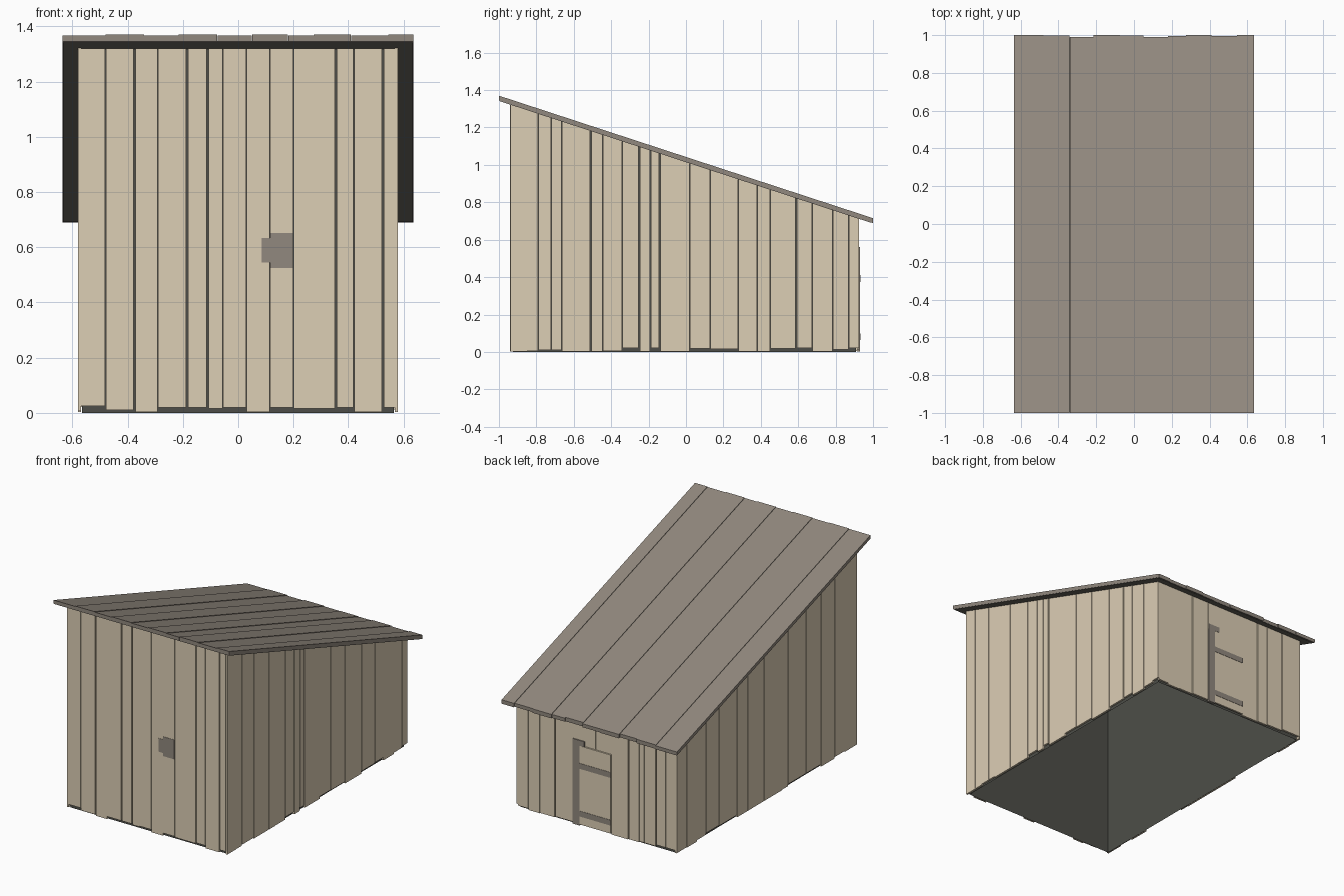
import bpy, bmesh, random
from mathutils import Vector

random.seed(4)
old = bpy.data.objects.get("Cube")
if old:
    bpy.data.objects.remove(old, do_unlink=True)


def material(name, rgb):
    m = bpy.data.materials.new(name)
    m.use_nodes = True
    m.diffuse_color = (*rgb, 1)
    m.node_tree.nodes["Principled BSDF"].inputs["Base Color"].default_value = (*rgb, 1)
    return m


tan = material("pale_wood", (0.72, 0.62, 0.46))
brown = material("grey_brown_wood", (0.285, 0.248, 0.21))
shade = material("dark_brown_wood", (0.17, 0.158, 0.135))
dark = material("dark_lining", (0.075, 0.076, 0.065))

X, FRONT, BACK = 0.58, -0.94, 0.925     # outer faces of the walls
T = 0.012                               # board thickness
INSET = 0.016                           # lining sits clear of the boards
SLOPE = -0.3275


def roof_top(y):
    return 1.37 + SLOPE * (y + 1)


def roof_under(y):
    return roof_top(y) - 0.028


def slab(bm, quad, depth):
    """Solid made from four corners pushed along a depth vector."""
    a = [bm.verts.new(p) for p in quad]
    b = [bm.verts.new(Vector(p) + Vector(depth)) for p in quad]
    bm.faces.new(a)
    bm.faces.new(b[::-1])
    for i in range(4):
        j = (i + 1) % 4
        bm.faces.new((a[j], a[i], b[i], b[j]))


def finish(bm, name, mat):
    bmesh.ops.recalc_face_normals(bm, faces=bm.faces)
    mesh = bpy.data.meshes.new(name)
    bm.to_mesh(mesh)
    bm.free()
    mesh.materials.append(mat)
    ob = bpy.data.objects.new(name, mesh)
    bpy.context.collection.objects.link(ob)


def spans(cuts, wide=(), thin=0.0012):
    """Neighbouring cut pairs, with a narrow or wide gap left at each cut."""
    half = lambda c: 0.0035 if c in wide else thin
    return [(a + half(a), b - half(b)) for a, b in zip(cuts, cuts[1:])]


def plates(name, mat, rects, y, depth):
    bm = bmesh.new()
    for x0, x1, z0, z1 in rects:
        slab(bm, [(x0, y, z0), (x1, y, z0), (x1, y, z1), (x0, y, z1)], (0, depth, 0))
    finish(bm, name, mat)


def ragged():
    return random.choice((0.003, 0.006, 0.012, 0.018, 0.022))


# Dark lining behind the boards, open at the bottom
bm = bmesh.new()
cx, y0, y1 = X - INSET, FRONT + INSET, BACK - INSET
ring = [(-cx, y0), (cx, y0), (cx, y1), (-cx, y1)]
low = [bm.verts.new((x, y, 0)) for x, y in ring]
high = [bm.verts.new((x, y, roof_under(y))) for x, y in ring]
for i in range(4):
    j = (i + 1) % 4
    bm.faces.new((low[i], low[j], high[j], high[i]))
bm.faces.new(high)
finish(bm, "wall_lining", dark)

# Front wall boards
cuts = [-0.57, -0.48, -0.375, -0.29, -0.185, -0.11, -0.055, 0.03,
        0.115, 0.2, 0.355, 0.42, 0.525, 0.57]
feet = [0.025, 0.01, 0.003, 0.02, 0.02, 0.015, 0.02, 0.003, 0.02, 0.015, 0.02, 0.003, 0.02]
top = roof_under(FRONT) - 0.003
wide = (-0.375, -0.185, -0.11, 0.355, 0.525)
plates("front_boards", tan,
       [(a, b, z, top) for (a, b), z in zip(spans(cuts, wide), feet)], FRONT, T)

# Side wall boards, cut to the slope of the roof
left_cuts = [FRONT, -0.85, -0.79, -0.72, -0.665, -0.51, -0.445, -0.34, -0.25, -0.19, -0.14,
             0.02, 0.13, 0.28, 0.38, 0.45, 0.59, 0.675, 0.785, 0.87, BACK]
left_feet = [0.003, 0.004, 0.01, 0.01, 0.003, 0.003, 0.004, 0.02, 0.003, 0.022,
             0.003, 0.018, 0.015, 0.003, 0.003, 0.018, 0.022, 0.003, 0.012, 0.022]
right_cuts = [FRONT, -0.815, -0.71, -0.57, -0.415, -0.23, -0.165, 0.02, 0.19, 0.3,
              0.485, 0.62, 0.715, 0.82, BACK]
right_feet = [ragged() for _ in right_cuts[1:]]
wide = (-0.51, -0.25, -0.14, -0.19, 0.59, 0.3)
for name, side, cuts, feet in (("left_boards", 1, left_cuts, left_feet),
                               ("right_boards", -1, right_cuts, right_feet)):
    bm = bmesh.new()
    x = side * X
    for (a, b), z in zip(spans(cuts, wide), feet):
        slab(bm, [(x, a, z), (x, b, z), (x, b, roof_under(b)), (x, a, roof_under(a))],
             (-side * T, 0, 0))
    finish(bm, name, tan)

# Back wall boards, with the middle ones stopping above the door
top = roof_under(BACK)
cuts = [-0.57, -0.5, -0.43, -0.345, -0.31, -0.23, -0.108, 0.005, 0.17, 0.3, 0.41, 0.495, 0.57]
plates("back_boards", tan,
       [(a, b, 0.527 if -0.11 < a < 0.1 else ragged(), top)
        for a, b in spans(cuts, (-0.23, -0.43, 0.3))], BACK, -T)

# Door with two battens, and its frame
door_y = BACK + 0.005
plates("door_leaf", tan, [(-0.105, 0.12, 0.01, 0.524)], door_y, -T)
plates("door_battens", brown, [(-0.105, 0.12, z, z + 0.036) for z in (0.063, 0.375)],
       door_y, 0.002)
plates("door_frame", brown, [(0.12, 0.168, 0.003, 0.56), (0.085, 0.12, 0.525, 0.56)],
       BACK - T, T + 0.006)

# Small hatch and latch on the front
plates("front_hatch", brown, [(0.115, 0.198, 0.525, 0.652)], FRONT, -0.002)
plates("hatch_latch", brown, [(0.085, 0.115, 0.545, 0.633)], FRONT, -0.002)

# Roof planks with uneven back ends, over a thin dark sheet
bm = bmesh.new()
cuts = [-0.635, -0.48, -0.34, -0.215, -0.075, 0.05, 0.18, 0.275, 0.41, 0.545, 0.635]
ends = [1, 0.997, 0.99, 1, 0.997, 0.99, 0.995, 1, 0.994, 1]
for i, ((a, b), end) in enumerate(zip(spans(cuts, thin=0.0003), ends)):
    drop = 0.003 * (i % 2 == 0)
    p, q = roof_top(-1) - drop, roof_top(end) - drop
    slab(bm, [(a, -1, p), (b, -1, p), (b, end, q), (a, end, q)], (0, 0, drop - 0.026))
finish(bm, "roof_planks", brown)

bm = bmesh.new()
w, f, e = 0.633, -0.998, 0.988
slab(bm, [(-w, f, roof_under(f)), (w, f, roof_under(f)),
          (w, e, roof_under(e)), (-w, e, roof_under(e))], (0, 0, 0.006))
finish(bm, "roof_underside", shade)
